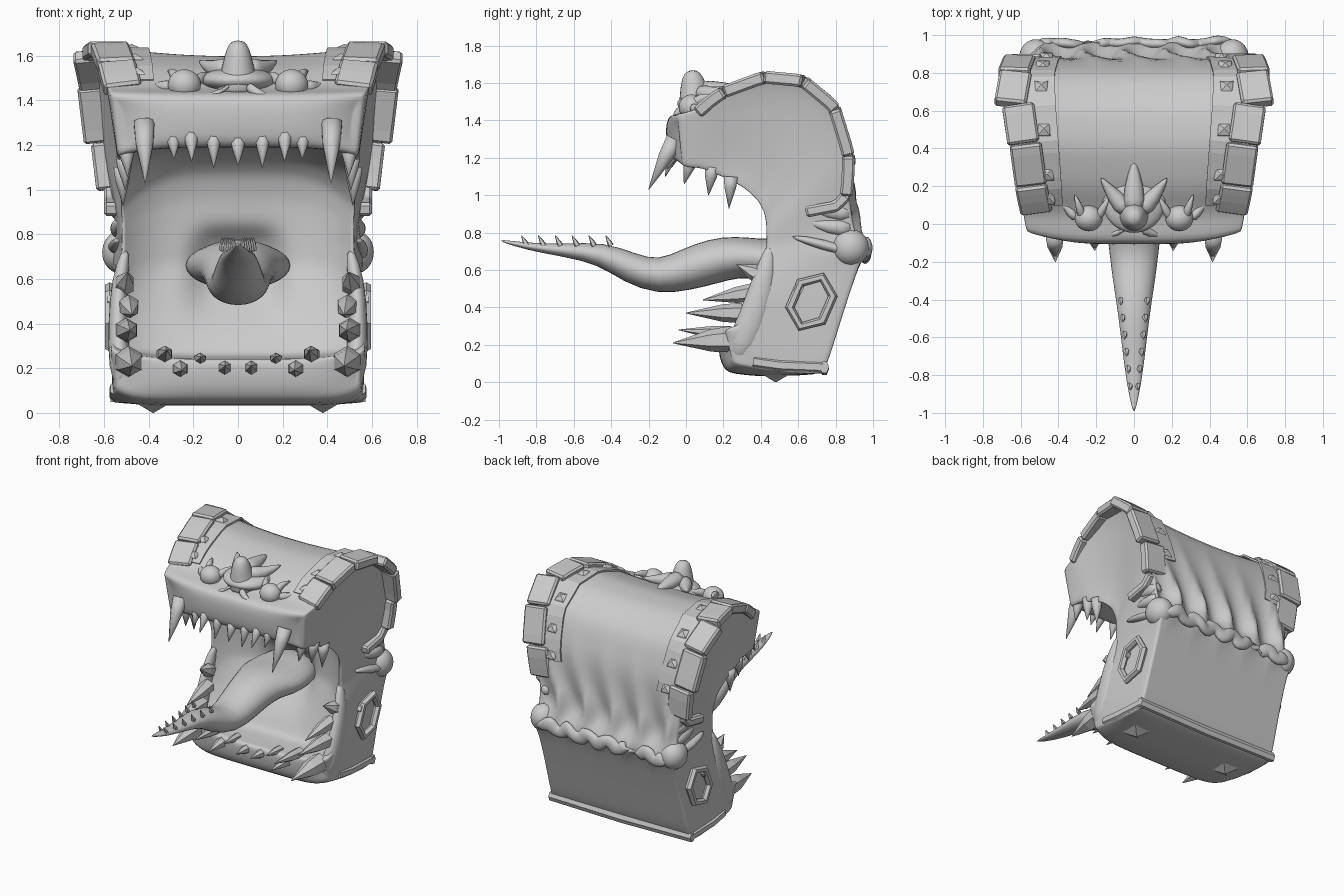
import bpy, bmesh, math
from mathutils import Vector

cube = bpy.data.objects.get("Cube")
if cube:
    bpy.data.objects.remove(cube, do_unlink=True)

grey = bpy.data.materials.new("stone_grey")
grey.use_nodes = True
COLOUR = (0.6, 0.6, 0.6, 1)
grey.diffuse_color = COLOUR
grey.node_tree.nodes["Principled BSDF"].inputs["Base Color"].default_value = COLOUR
X = Vector((1, 0, 0))
SIDES = (-1, 1)


def finish(name, bm, smooth=True, subsurf=0):
    bmesh.ops.recalc_face_normals(bm, faces=bm.faces)
    for f in bm.faces:
        f.smooth = smooth
    mesh = bpy.data.meshes.new(name)
    bm.to_mesh(mesh)
    bm.free()
    mesh.materials.append(grey)
    obj = bpy.data.objects.new(name, mesh)
    bpy.context.collection.objects.link(obj)
    if subsurf:
        mod = obj.modifiers.new("Smooth", "SUBSURF")
        mod.levels = mod.render_levels = subsurf
    return obj


def add_tube(bm, pts, sizes, sides=8, closed=False):
    """Sweep an elliptical (or square) ring of half sizes (across, thick)."""
    pts = [Vector(p) for p in pts]
    n = len(pts)
    rings = []
    for i, p in enumerate(pts):
        a = pts[i - 1] if i or closed else p
        b = pts[(i + 1) % n] if i < n - 1 or closed else p
        t = (b - a).normalized()
        ref = X if abs(t.x) < 0.8 else Vector((0, 0, 1))
        across = (ref - t * ref.dot(t)).normalized()
        up = t.cross(across)
        w, h = sizes[i] if isinstance(sizes, list) else sizes
        k = math.sqrt(2) if sides == 4 else 1
        ring = []
        for j in range(sides):
            ang = math.tau * (j + 0.5) / sides
            ring.append(bm.verts.new(p + across * w * k * math.cos(ang) + up * h * k * math.sin(ang)))
        rings.append(ring)
    for i in range(n if closed else n - 1):
        r, q = rings[i], rings[(i + 1) % n]
        for j in range(sides):
            m = (j + 1) % sides
            bm.faces.new((r[j], r[m], q[m], q[j]))
    if not closed:
        bm.faces.new(rings[0])
        bm.faces.new(rings[-1])


def add_spike(bm, base, tip, r, sides=5):
    """Slightly swollen tooth from base to tip."""
    base, tip = Vector(base), Vector(tip)
    pts = [base, base.lerp(tip, 0.35), tip]
    add_tube(bm, pts, [(r, r), (r * 0.85, r * 0.85), (0.002, 0.002)], sides)


def add_ball(bm, centre, scale):
    new = bmesh.ops.create_icosphere(bm, subdivisions=3, radius=1)["verts"]
    for v in new:
        v.co = Vector(c * s for c, s in zip(v.co, scale)) + Vector(centre)


# Cross sections from upper lip to lower lip:
# outer y, outer z, inner y, inner z, outer half width, inner half width
STATIONS = [
    (-.11, 1.36, -.1, 1.23, .51, .5), (-.09, 1.43, -.06, 1.15, .57, .54),
    (.05, 1.46, .08, 1.14, .59, .54), (.2, 1.57, .2, 1.09, .6, .54),
    (.42, 1.65, .31, 1.03, .62, .54), (.63, 1.63, .38, .96, .64, .53),
    (.8, 1.49, .41, .9, .65, .53), (.88, 1.24, .42, .84, .62, .52),
    (.9, 1, .42, .78, .57, .52), (.91, .84, .42, .72, .55, .52),
    (.97, .71, .4, .65, .57, .53), (.92, .61, .38, .57, .55, .55),
    (.85, .4, .34, .45, .55, .57), (.75, .08, .29, .34, .56, .57),
    (.7, .04, .27, .31, .56, .57), (.4, .03, .22, .29, .56, .57),
    (.22, .05, .18, .27, .55, .55), (.18, .12, .17, .22, .52, .52)]
LAST = len(STATIONS) - 1


def skin(k, u, inner=False, lift=0):
    """Point on the body at fractional station k and width fraction u."""
    i = min(int(k), LAST - 1)
    oy, oz, iy, iz, ow, iw = (a + (b - a) * (k - i) for a, b in zip(STATIONS[i], STATIONS[i + 1]))
    round_lip = 0.07 * u ** 4 * max(0, 1 - k / 2.5, (k - 15) / 2.5)
    round_base = 0.05 * u ** 8 * math.exp(-((k - 16) / 1.5) ** 4)
    out, inn = Vector((0, oy + round_lip, oz + round_base)), Vector((0, iy + round_lip, iz))
    dome = max(0, 1 - u ** 4)
    if inner:
        deep = 0.3 * math.sqrt(max(0, math.sin(math.pi * k / LAST))) * dome
        deep += 0.2 * math.exp(-(u / 0.36) ** 4 - ((k - 10.2) / 1.7) ** 4)
        return inn.lerp(out, deep) + X * u * iw
    normal = (out - inn).normalized()
    saddle = -0.05 * max(0, 1 - u * u) * math.exp(-((k - 4.5) / 2) ** 2)
    fold = 1 - 2 * abs(math.sin(u * 8 + 0.9 * math.sin(k * 1.6))) ** 0.8
    ripple = 0.045 * fold * math.exp(-((k - 8.7) / 1.2) ** 2)
    return out + normal * (saddle + ripple + lift) + X * u * ow


# Body: one fleshy shell wrapping lid, throat and box, with sunken lid ends
bm = bmesh.new()
COLS = 44
us = [-1, -0.97] + [-0.94 + 1.88 * j / COLS for j in range(COLS + 1)] + [0.97, 1]
rows = []
for k in range(2 * LAST + 1):
    top = [skin(k / 2, u) for u in us]
    low = [skin(k / 2, u, True) for u in us]
    sunk = X * 0.035 * math.exp(-((k / 2 - 5) / 2) ** 4)
    right = [top[-1].lerp(low[-1], t) - sunk for t in (.08, .5, .85)]
    left = [low[0].lerp(top[0], t) + sunk for t in (.15, .5, .92)]
    rows.append([bm.verts.new(p) for p in top + right + low[::-1] + left])
size, n = len(rows[0]), len(us)
for a, b in zip(rows, rows[1:]):
    for j in range(size):
        m = (j + 1) % size
        bm.faces.new((a[j], a[m], b[m], b[j]))
for row in (rows[0], rows[-1]):
    low = row[n + 3:2 * n + 3][::-1]
    for j in range(n - 1):
        bm.faces.new((row[j], row[j + 1], low[j + 1], low[j]))
    bm.faces.new(row[n - 1:n + 4])
    bm.faces.new(row[2 * n + 2:] + [row[0]])
finish("chest_body", bm, subsurf=1)

# Lid straps, chunky rim segments and diamond studs
straps, rims, studs = bmesh.new(), bmesh.new(), bmesh.new()
for s in SIDES:
    path = [skin(2.3 + 0.3 * j, s * 0.78) for j in range(18)]
    add_tube(straps, path, (0.085, 0.006), 4)
    for j, edge in enumerate((.62, .65, .69, .73, .71, .65)):
        start = 2.05 + j
        steps = (0, .25, .5, .75, .99) if j < 5 else (0, .3, .6, .85)
        pts = [skin(start + d, s * 0.97, lift=-0.016) for d in steps]
        for p, d in zip(pts, steps):
            p.x = s * (edge - 0.09 + 0.03 * (d - 0.5) * (1 if j < 3 else -1))
        add_tube(rims, pts, (0.085, 0.034), 4)
    add_tube(rims, [(s * .55, .86, 1), (s * .55, .8, .94), (s * .55, .64, .91)], (.05, .03), 4)
    for k in (2.6, 3.3, 4.4, 5.6, 6.5, 7.2):
        add_spike(studs, skin(k, s * 0.76), skin(k, s * 0.76, lift=0.03), 0.036, 4)
    add_spike(studs, (s * 0.38, 0.48, 0.06), (s * 0.38, 0.48, 0), 0.08, 4)
finish("lid_straps", straps, False)
rim = finish("lid_rim_segments", rims, False)
bevel = rim.modifiers.new("Bevel", "BEVEL")
bevel.width = 0.012
finish("studs", studs, False)

# Ragged collar wrapping the box top, and fleshy folds on its sides
bm = bmesh.new()
hem = [skin(10.1 + 0.35 * math.sin(j * 1.9), j / 12, lift=0.005) for j in range(-11, 12)]
hem = [Vector((-.54, .56, .78)), Vector((-.55, .72, .74))] + hem + [Vector((.55, .72, .74)), Vector((.54, .56, .78))]
add_tube(bm, hem, [(.01, .01), (.05, .035)] + [(.055 + .015 * math.sin(j * 2.3), .03) for j in range(23)]
         + [(.05, .035), (.01, .01)])
for s in SIDES:
    add_ball(bm, (s * 0.52, 0.88, 0.72), (0.09, 0.1, 0.1))
    for z, reach in ((.82, .64), (.9, .62)):
        add_tube(bm, [(s * .52, .9, z), (s * .54, .76, z + .01), (s * .525, reach, z + .04)],
                 [(.06, .06), (.04, .045), (.005, .005)])
    # Swollen rim beside the lower jaw
    add_tube(bm, [(s * .5, .45, .74), (s * .53, .43, .6), (s * .54, .38, .4), (s * .53, .3, .2), (s * .5, .27, .12)],
             [(.02, .02), (.04, .06), (.045, .08), (.055, .09), (.05, .05)], 10)
finish("flesh_folds", bm, subsurf=1)

# Upper and lower teeth
bm = bmesh.new()
for x, y, z, ty, tz, r in ((.42, -.06, 1.3, -.2, 1.03, .05), (.29, -.05, 1.25, -.1, 1.14, .035),
                           (.21, -.06, 1.26, -.14, 1.13, .035), (.11, -.06, 1.25, -.11, 1.1, .035),
                           (.5, .03, 1.2, -.01, 1.06, .04), (.51, .14, 1.15, .12, 1, .04),
                           (.52, .24, 1.1, .23, .93, .04)):
    for s in SIDES:
        add_spike(bm, (s * x, y, z), (s * x * 0.99, ty, tz), r, 8)
add_spike(bm, (0, -.06, 1.23), (0, -.11, 1.11), .035, 8)
finish("upper_teeth", bm)
bm = bmesh.new()
for x, y, z, ty, tz, r in ((.49, .24, .23, -.07, .21, .07), (.33, .24, .26, -.04, .28, .04),
                           (.26, .22, .2, .02, .19, .04), (.17, .24, .24, .08, .25, .03),
                           (.06, .22, .2, .06, .21, .035), (.5, .3, .37, 0, .37, .055),
                           (.49, .36, .48, .09, .44, .05), (.51, .4, .57, .27, .63, .05)):
    for s in SIDES:
        add_spike(bm, (s * x, y, z), (s * x * 0.97, ty, tz), r, 6)
finish("lower_teeth", bm, False)

# Tongue with a flared root and barbed tip
bm = bmesh.new()
TONGUE = [(.72, .66, .2, .12), (.5, .66, .24, .11), (.38, .66, .25, .11), (.27, .67, .2, .115), (.15, .65, .17, .125),
          (0, .6, .15, .115), (-.15, .56, .135, .095), (-.3, .61, .115, .085), (-.45, .69, .09, .065),
          (-.65, .705, .065, .035), (-.85, .725, .04, .02), (-1, .76, .005, .005)]
add_tube(bm, [(0, y, z) for y, z, w, h in TONGUE], [(w, h) for y, z, w, h in TONGUE], 14)
finish("tongue", bm, subsurf=1)
bm = bmesh.new()
for j in range(6):
    y, w = -0.4 - 0.09 * j, 0.07 - 0.01 * j
    for s in SIDES:
        add_spike(bm, (s * w, y, .73), (s * w, y - .03, .785), 0.016)
finish("tongue_barbs", bm, False)

# Three eye mounds with hoods and wrinkled brows
bm = bmesh.new()
add_ball(bm, (0, .12, 1.49), (.17, .17, .06))
add_tube(bm, [(0, .06, 1.42), (0, .05, 1.5), (0, .04, 1.57), (0, .035, 1.63), (0, .03, 1.67)],
         [(.13, .12), (.085, .09), (.07, .075), (.055, .06), (.03, .03)], 12)
add_tube(bm, [(0, .05, 1.57), (0, .2, 1.56), (0, .34, 1.57)], [(.07, .06), (.06, .05), (.01, .01)])
for s in SIDES:
    add_ball(bm, (s * .24, .03, 1.47), (.075, .07, .07))
    add_tube(bm, [(s * .03, .06, 1.55), (s * .1, .14, 1.53), (s * .18, .25, 1.58)],
             [(.06, .06), (.05, .05), (.006, .006)])
    for dx, dz in ((-.08, .04), (.05, .06), (.12, -.02)):
        x = .24 + dx
        add_tube(bm, [(s * (.24 + dx / 2), .02, 1.47), (s * x, .09, 1.47 + dz), (s * (x + dx / 2), .16, 1.5 + dz / 2)],
                 [(.035, .04), (.025, .03), (.004, .004)], 6)
    add_tube(bm, [(s * .04, -.02, 1.47), (s * .08, -.05, 1.43), (s * .16, -.06, 1.41)],
             [(.03, .03), (.03, .03), (.005, .005)], 6)
finish("eyes_and_brows", bm, subsurf=1)

# Hexagonal handles and base trim
handles, trim = bmesh.new(), bmesh.new()
for s in SIDES:
    hexagon = [(s * 0.575, .67 + .115 * math.cos(a), .43 + .135 * math.sin(a) + .03 * math.cos(a))
               for a in (math.tau * j / 6 for j in range(6))]
    add_tube(handles, hexagon, (.025, .025), 6, True)
    add_tube(handles, [(s * .53, .6, .5), (s * .585, .6, .5)], (.03, .03), 6)
    add_tube(trim, [(s * .545, .36, .11), (s * .55, .5, .09), (s * .545, .74, .08)], (.03, .035), 6)
add_tube(trim, [(-.57, .74, .08), (0, .74, .07), (.57, .74, .08)], (.035, .025), 6)
finish("side_handles", handles, False)
finish("base_trim", trim, False)
